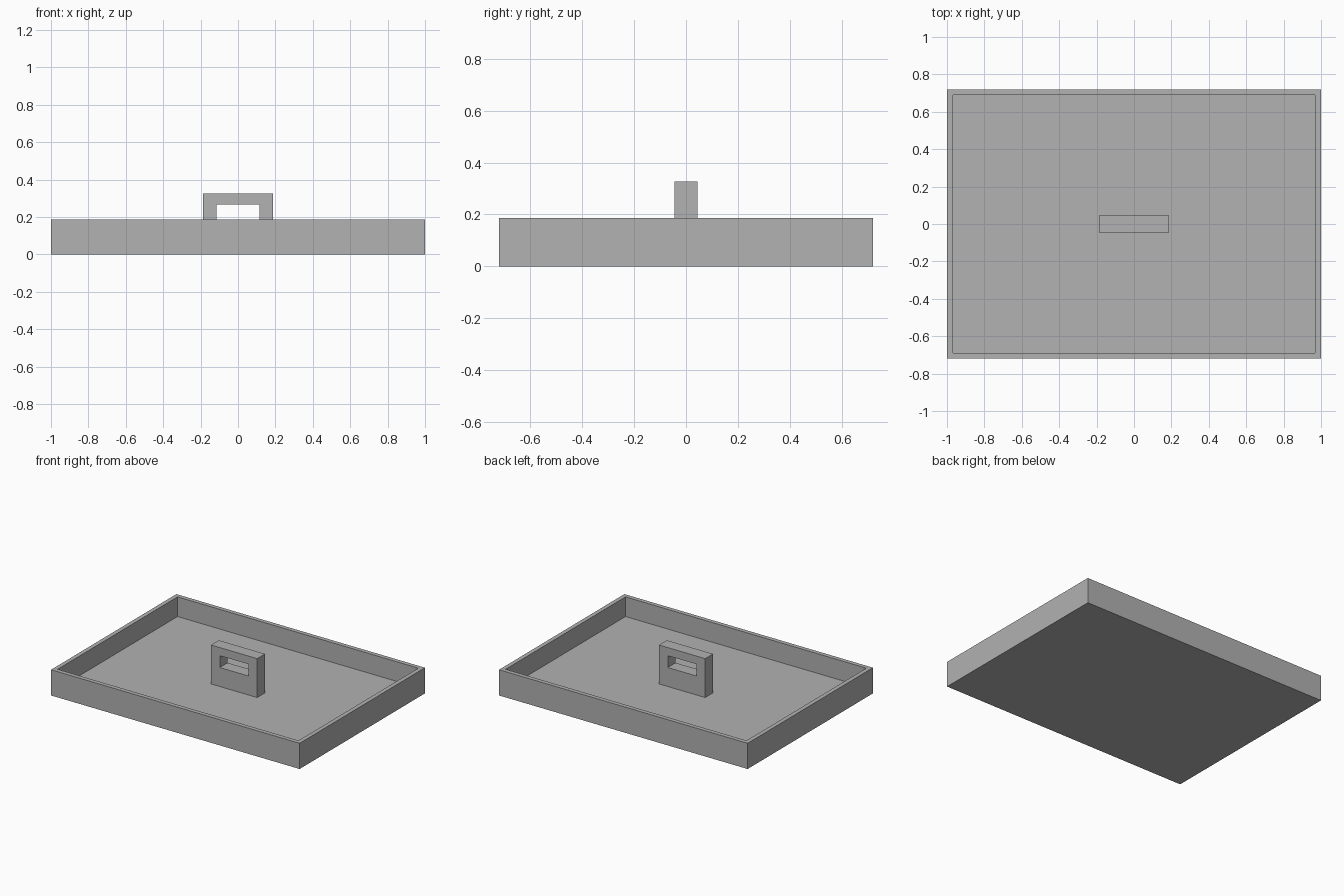
import bpy
import bmesh

cube = bpy.data.objects.get("Cube")
if cube:
    bpy.data.objects.remove(cube, do_unlink=True)

HALF_X, HALF_Y, RIM_Z = 1.0, 0.72, 0.187
WALL = 0.044
FLOOR_Z = 0.044

grey = bpy.data.materials.new("plain grey")
grey.use_nodes = True
grey.diffuse_color = (0.445, 0.445, 0.445, 1)
grey.node_tree.nodes["Principled BSDF"].inputs["Base Color"].default_value = grey.diffuse_color


def finish(name, bm):
    bmesh.ops.recalc_face_normals(bm, faces=bm.faces)
    mesh = bpy.data.meshes.new(name)
    bm.to_mesh(mesh)
    bm.free()
    mesh.materials.append(grey)
    obj = bpy.data.objects.new(name, mesh)
    bpy.context.collection.objects.link(obj)
    return obj


def box(half_x, half_y, z0, z1):
    bm = bmesh.new()
    bmesh.ops.create_cube(bm, size=2)
    for v in bm.verts:
        v.co.x *= half_x
        v.co.y *= half_y
        v.co.z = z1 if v.co.z > 0 else z0
    return bm


# Tray: a slab whose top is inset and pushed down to leave a rim
bm = box(HALF_X, HALF_Y, 0, RIM_Z)
bm.normal_update()
top = max(bm.faces, key=lambda f: f.calc_center_median().z)
bmesh.ops.inset_region(bm, faces=[top], thickness=WALL)
floor = bmesh.ops.extrude_discrete_faces(bm, faces=[top])["faces"][0]
for v in floor.verts:
    v.co.z = FLOOR_Z
finish("tray", bm)

# Handle: an upright rectangular loop standing on the tray floor
outer = [(-0.186, FLOOR_Z), (0.186, FLOOR_Z), (0.186, 0.327), (-0.186, 0.327)]
hole = [(-0.115, 0.182), (0.115, 0.182), (0.115, 0.268), (-0.115, 0.268)]
bm = bmesh.new()
rings = [[bm.verts.new((x, y, z)) for x, z in loop]
         for loop, y in ((outer, -0.045), (outer, 0.045), (hole, 0.045), (hole, -0.045))]
for i in range(4):
    a, b = rings[i], rings[(i + 1) % 4]
    for j in range(4):
        k = (j + 1) % 4
        bm.faces.new((a[j], a[k], b[k], b[j]))
finish("handle", bm)
